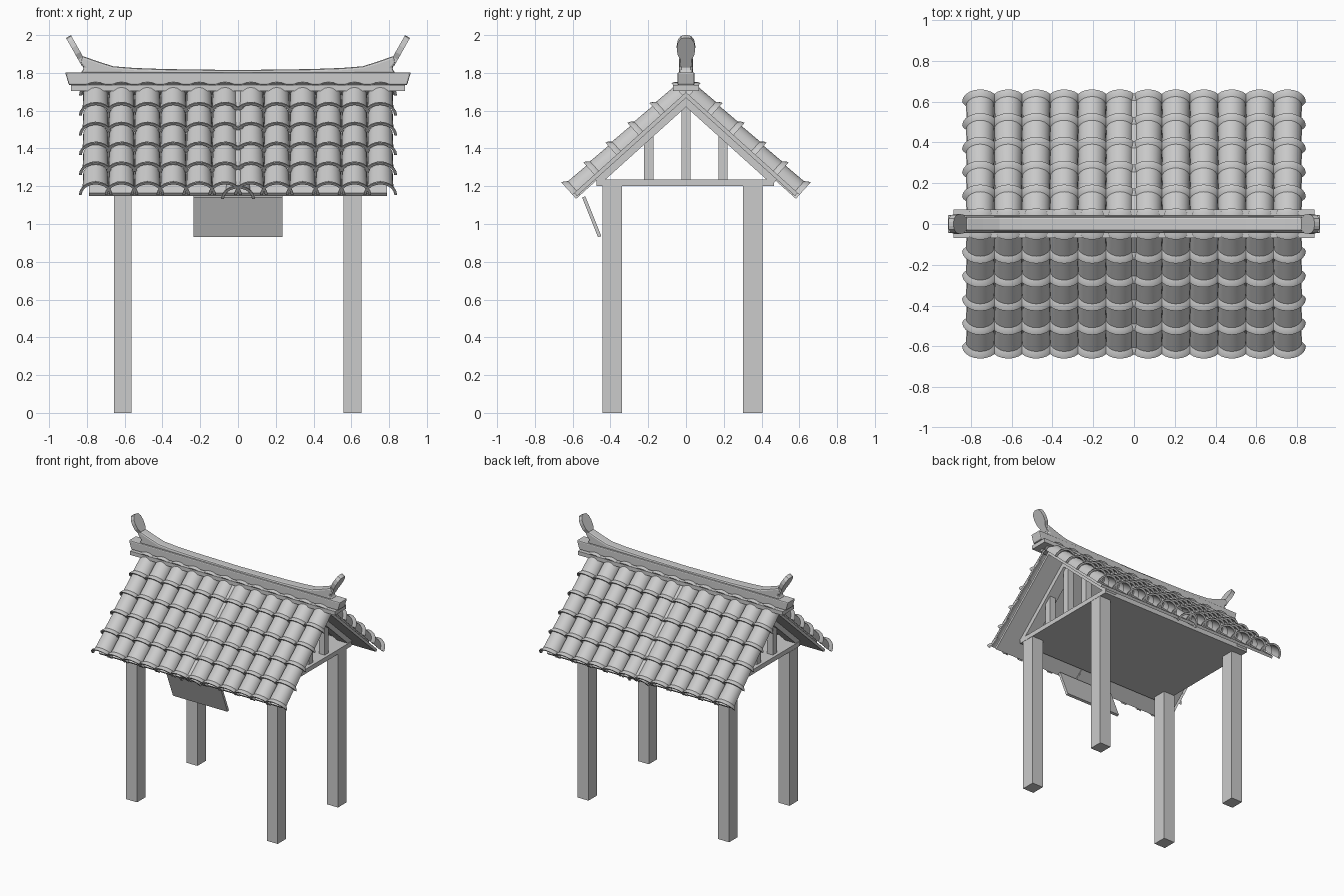
import bpy, bmesh, math
from mathutils import Vector

if "Cube" in bpy.data.objects:
    bpy.data.objects.remove(bpy.data.objects["Cube"], do_unlink=True)

stone = bpy.data.materials.new("plain grey")
stone.use_nodes = True
GREY = (0.6, 0.6, 0.6, 1)
stone.diffuse_color = GREY
stone.node_tree.nodes["Principled BSDF"].inputs["Base Color"].default_value = GREY

PITCH = math.radians(42)
CA, SA = math.cos(PITCH), math.sin(PITCH)
APEX = 1.695          # height where the two tile beds meet


def finish(name, bm, smooth=False):
    bmesh.ops.recalc_face_normals(bm, faces=bm.faces)
    mesh = bpy.data.meshes.new(name)
    bm.to_mesh(mesh)
    bm.free()
    mesh.materials.append(stone)
    obj = bpy.data.objects.new(name, mesh)
    bpy.context.collection.objects.link(obj)
    if smooth:
        bpy.ops.object.select_all(action='DESELECT')
        obj.select_set(True)
        bpy.context.view_layer.objects.active = obj
        bpy.ops.object.shade_smooth_by_angle(angle=math.radians(35))
    return obj


def prism(name, outline, lo, hi, place, bevel=0):
    """Extrude a 2D outline from lo to hi; place maps (u, v, w) to space."""
    bm = bmesh.new()
    ends = [[bm.verts.new(place(u, v, w)) for u, v in outline] for w in (lo, hi)]
    for ring in ends:
        bm.faces.new(ring)
    for i in range(len(outline)):
        j = (i + 1) % len(outline)
        bm.faces.new((ends[0][i], ends[0][j], ends[1][j], ends[1][i]))
    obj = finish(name, bm)
    if bevel:
        mod = obj.modifiers.new("soft edge", 'BEVEL')
        mod.width, mod.segments, mod.limit_method = bevel, 2, 'ANGLE'
    return obj


def along_x(u, v, w):
    return Vector((w, u, v))


def along_y(u, v, w):
    return Vector((u, w, v))


def box(name, x, y, z):
    outline = [(y[0], z[0]), (y[1], z[0]), (y[1], z[1]), (y[0], z[1])]
    return prism(name, outline, x[0], x[1], along_x)


def slope(s, h):
    """Point at distance s down the slope and height h off the tile bed."""
    return s * CA + h * SA, APEX - s * SA + h * CA


def chevron(name, length, low, high, x0, x1):
    half = [(0, APEX + high / CA), slope(length, high), slope(length, low)]
    mirrored = [(-y, z) for y, z in half[:0:-1]]
    outline = half + [(0, APEX + low / CA)] + mirrored
    return prism(name, outline, x0, x1, along_x)


# Posts
for side, px in (("left", 0.606), ("right", -0.61)):
    for end, py in (("front", -0.391), ("back", 0.354)):
        box(f"{end}_{side}_post", (px - 0.047, px + 0.047),
            (py - 0.052, py + 0.052), (0, 1.2))

# Ceiling, gable frames and roof deck
box("ceiling", (-0.655, 0.655), (-0.475, 0.465), (1.2, 1.235))
chevron("roof_deck", 0.795, -0.02, 0, -0.79, 0.79)
for side, sx in (("left", 1), ("right", -1)):
    chevron(f"{side}_rafters", 0.665, -0.056, -0.018, sx * 0.56, sx * 0.65)
    for label, y in (("front", -0.198), ("king", 0), ("back", 0.196)):
        top = APEX - 0.05 - abs(y) * SA / CA
        box(f"{side}_{label}_strut", (sx * 0.58, sx * 0.63),
            (y - 0.025, y + 0.025), (1.235, top))


# Roof tiles: half-round barrels with a flared lower lip
def add_tile(bm, side, x, s_low, length, drop):
    stations = [(length, 0.066), (0.03, 0.07), (0.014, 0.084),
                (0, 0.089), (0, 0.074), (length * 0.5, 0.06)]
    segments = 10
    rings = []
    for back, r in stations:
        ring = []
        for i in range(segments + 1):
            a = math.pi * i / segments
            y, z = slope(s_low - back, r * math.sin(a) - drop)
            ring.append(bm.verts.new((x + r * math.cos(a), side * y, z)))
        rings.append(ring)
    for a, b in zip(rings, rings[1:]):
        for i in range(segments):
            bm.faces.new((a[i], a[i + 1], b[i + 1], b[i]))


COLUMN, COURSE, ROWS = 0.137, 0.157, 6
for name, side in (("front_tiles", -1), ("back_tiles", 1)):
    bm = bmesh.new()
    for row in range(ROWS):
        s_low = 0.808 - row * COURSE
        length = 0.036 if row == ROWS - 1 else COURSE + 0.01
        for col in range(12):
            add_tile(bm, side, (col - 5.5) * COLUMN, s_low, length, 0)
        add_tile(bm, side, 0, s_low, length, 0.028)   # centre joint cover
    finish(name, bm, smooth=True)

# Ridge: base plate, flared beam and upswept cap
box("ridge_plate", (-0.885, 0.885), (-0.068, 0.07), (1.705, 1.735))
prism("ridge_beam", [(-0.895, 1.735), (0.895, 1.735), (0.915, 1.803), (-0.915, 1.803)],
      -0.045, 0.045, along_y, bevel=0.008)
rise = [(0, 1.815), (0.38, 1.82), (0.55, 1.826), (0.66, 1.835),
        (0.74, 1.86), (0.825, 1.89), (0.835, 1.85), (0.815, 1.825), (0.835, 1.795)]
cap = rise + [(-x, z) for x, z in rise[:0:-1]]
prism("ridge_cap", cap, -0.036, 0.036, along_y, bevel=0.012)

# Leaning leaf-shaped horns at the ridge ends
leaf = [(0.03, -0.02), (0.03, 0.02), (0.045, 0.05), (0.049, 0.09),
        (0.043, 0.125), (0.027, 0.147), (0.01, 0.152)]
leaf += [(-u, v) for u, v in reversed(leaf)]
for side, sx in (("left", 1), ("right", -1)):
    def lean(u, v, w, sx=sx):
        return Vector((sx * (0.823 + 0.49 * v - 0.87 * w), u, 1.86 + 0.87 * v + 0.49 * w))
    prism(f"{side}_horn", leaf, -0.015, 0.015, lean)

# Hanging board under the front eave
prism("hanging_board", [(-0.55, 1.14), (-0.533, 1.147), (-0.448, 0.936), (-0.466, 0.93)],
      -0.236, 0.236, along_x)
